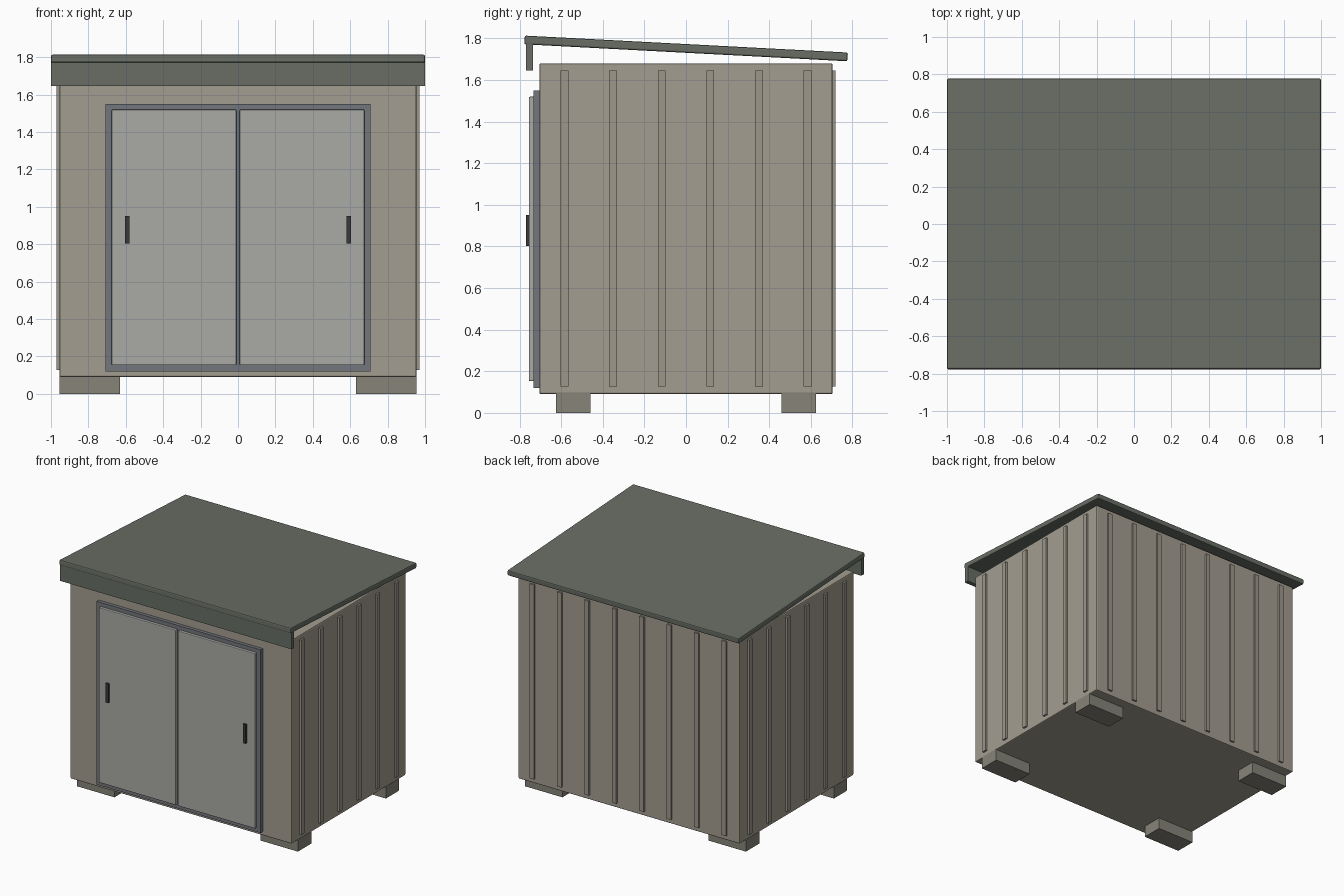
import bpy, bmesh, math

if "Cube" in bpy.data.objects:
    bpy.data.objects.remove(bpy.data.objects["Cube"])


def material(name, r, g, b):
    m = bpy.data.materials.new(name)
    m.diffuse_color = (r, g, b, 1)
    m.use_nodes = True
    m.node_tree.nodes["Principled BSDF"].inputs["Base Color"].default_value = m.diffuse_color
    return m


WALL = material("beige_wall", 0.37, 0.34, 0.28)
BATTEN = material("batten", 0.34, 0.31, 0.26)
ROOF = material("roof_green_grey", 0.14, 0.155, 0.13)
FRAME = material("frame_grey", 0.17, 0.18, 0.20)
DOOR = material("door_grey", 0.40, 0.40, 0.38)
DARK = material("dark_handle", 0.04, 0.04, 0.04)
FOOT = material("foot", 0.24, 0.23, 0.19)


def box(name, x, y, z, mat, bevel=0.0):
    """Box from (min, max) ranges on each axis, with optional edge bevel."""
    bm = bmesh.new()
    bmesh.ops.create_cube(bm, size=1)
    for v in bm.verts:
        v.co.x *= x[1] - x[0]
        v.co.y *= y[1] - y[0]
        v.co.z *= z[1] - z[0]
    me = bpy.data.meshes.new(name)
    bm.to_mesh(me)
    bm.free()
    me.materials.append(mat)
    ob = bpy.data.objects.new(name, me)
    ob.location = [(a + b) / 2 for a, b in (x, y, z)]
    bpy.context.collection.objects.link(ob)
    if bevel:
        mod = ob.modifiers.new("edge_bevel", "BEVEL")
        mod.width = bevel
        mod.segments = 2
    return ob


def span(side, a, b):
    """Range a..b mirrored to the given side."""
    return tuple(sorted((side * a, side * b)))


# Main body
box("shed_body", (-0.955, 0.955), (-0.705, 0.705), (0.09, 1.68), WALL, 0.008)

# Sloping roof and front fascia
roof = box("roof", (-1, 1), (-0.778, 0.778), (1.731, 1.773), ROOF, 0.008)
roof.rotation_euler.x = -math.radians(3)
box("roof_fascia", (-1, 1), (-0.768, -0.735), (1.646, 1.775), ROOF)

# Door frame plate
box("door_frame", (-0.708, 0.708), (-0.732, -0.70), (0.12, 1.55), FRAME)

for s, label in ((-1, "left"), (1, "right")):
    # Sliding doors and handles
    box(f"{label}_door", span(s, 0.009, 0.675), (-0.755, -0.729), (0.153, 1.52), DOOR, 0.005)
    box(f"{label}_handle", span(s, 0.581, 0.605), (-0.77, -0.753), (0.803, 0.952), DARK)
    # Side wall battens
    for i in range(6):
        y = -0.5835 + i * 0.2334
        box(f"{label}_batten_{i + 1}", span(s, 0.95, 0.97), (y - 0.019, y + 0.019),
            (0.127, 1.645), BATTEN)
    # Feet
    for t, end in ((-1, "front"), (1, "back")):
        box(f"{end}_{label}_foot", span(s, 0.63, 0.955), span(t, 0.46, 0.625), (0, 0.093), FOOT)

# Back wall battens
for i in range(8):
    x = -0.83 + i * 1.66 / 7
    box(f"back_batten_{i + 1}", (x - 0.019, x + 0.019), (0.70, 0.719), (0.127, 1.645), BATTEN)
